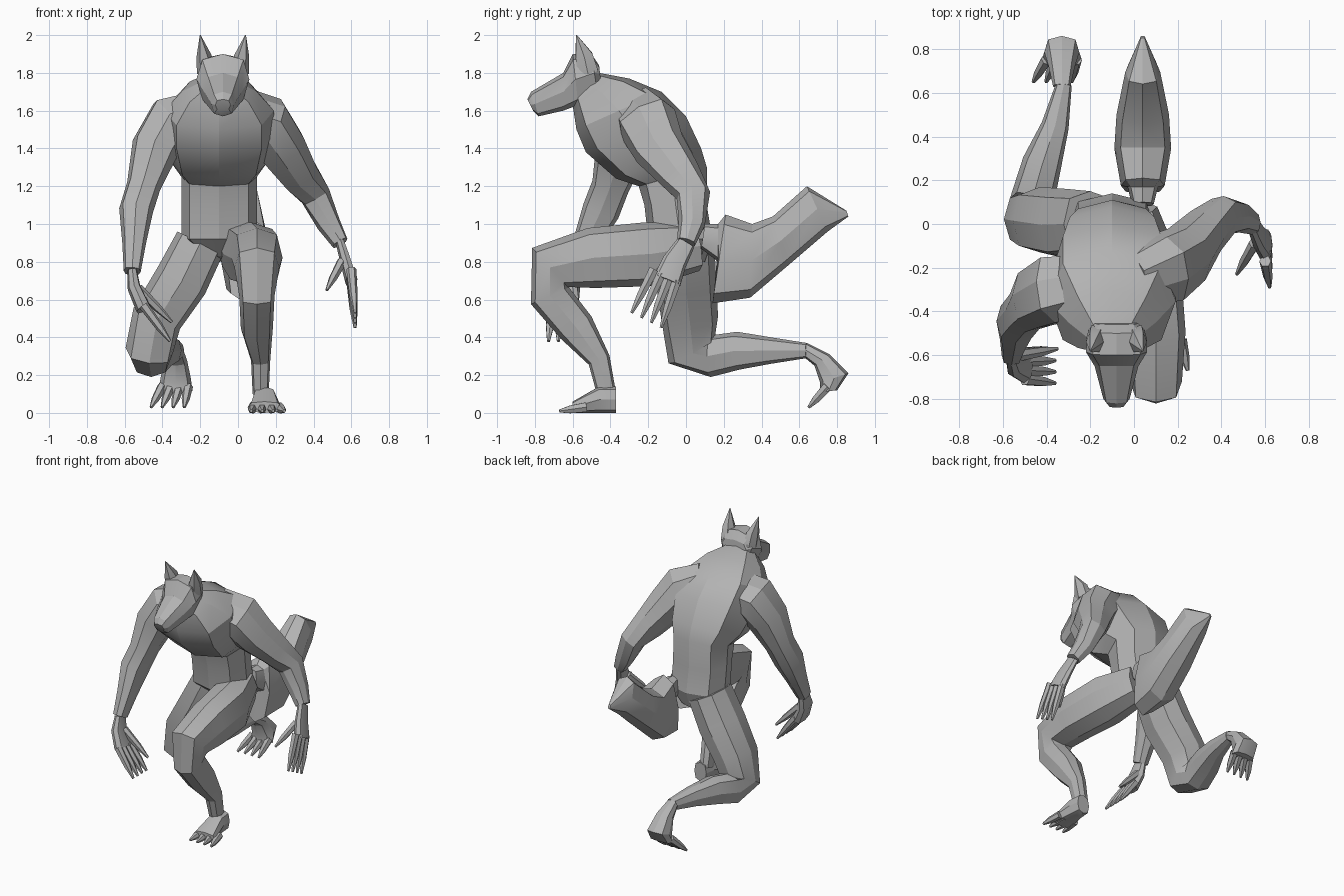
import bpy
import bmesh
from math import cos, sin, radians, tau
from mathutils import Vector

cube = bpy.data.objects.get("Cube")
if cube:
    bpy.data.objects.remove(cube, do_unlink=True)

fur = bpy.data.materials.new("grey fur")
fur.use_nodes = True
fur.diffuse_color = (.45, .45, .45, 1)
shader = fur.node_tree.nodes["Principled BSDF"]
shader.inputs["Base Color"].default_value = fur.diffuse_color


def outline(centre, first_axis, second_axis, sides):
    """Slightly boxy closed outline spanned by two half axes."""
    points = []
    for index in range(sides):
        angle = tau * index / sides
        boxy = 1 + sin(2 * angle) ** 2 / 10
        offset = cos(angle) * first_axis + sin(angle) * second_axis
        points.append(centre + boxy * offset)
    return points


def loft(name, rings):
    """Skin neighbouring outlines and close both ends."""
    bm = bmesh.new()
    loops = [[bm.verts.new(point) for point in ring] for ring in rings]
    for lower, upper in zip(loops, loops[1:]):
        for index in range(len(lower)):
            before = index - 1
            bm.faces.new((lower[before], lower[index], upper[index], upper[before]))
    bm.faces.new(loops[0])
    bm.faces.new(loops[-1])
    bmesh.ops.recalc_face_normals(bm, faces=bm.faces[:])
    mesh = bpy.data.meshes.new(name)
    bm.to_mesh(mesh)
    bm.free()
    mesh.materials.append(fur)
    part = bpy.data.objects.new(name, mesh)
    bpy.context.collection.objects.link(part)
    bpy.ops.object.select_all(action="DESELECT")
    part.select_set(True)
    bpy.context.view_layer.objects.active = part
    bpy.ops.object.shade_smooth_by_angle(angle=radians(24))


def profile_body(name, middle, stations):
    """Each station: half width, then y and z of both profile edges."""
    rings = []
    for half_width, front_y, front_z, back_y, back_z in stations:
        front = Vector((middle, front_y, front_z))
        back = Vector((middle, back_y, back_z))
        across = Vector((half_width, 0, 0))
        rings.append(outline((front + back) / 2, across, (back - front) / 2, sides=8))
    loft(name, rings)


def limb(name, stations, flatness=1, sides=8):
    """Each station: x, y, z, radius; flatness narrows it sideways."""
    centres = [Vector(station[:3]) for station in stations]
    last = len(centres) - 1
    rings = []
    for index, centre in enumerate(centres):
        along = centres[min(index + 1, last)] - centres[max(index - 1, 0)]
        along.normalize()
        sideways = Vector((1, 0, 0))
        sideways = (sideways - along * along.x).normalized()
        radius = stations[index][3]
        rings.append(outline(centre, sideways * radius * flatness,
                             along.cross(sideways) * radius, sides))
    loft(name, rings)


def digit(name, base, tip, thickness=.027):
    """Tapering finger or toe."""
    base, tip = Vector(base), Vector(tip)
    knuckle = base.lerp(tip, .6)
    limb(name, [(*base, thickness), (*knuckle, thickness * .8),
                (*tip, thickness * .3)], sides=6)


def four_digits(name, base, step, reach):
    """Row of digits that fan out a little towards their tips."""
    base, step, reach = Vector(base), Vector(step), Vector(reach)
    for index in range(4):
        root = base + step * index
        spread = step * (index - 1.5) * .3
        digit(f"{name}_{index + 1}", root, root + reach + spread)


# Hunched trunk from crotch to neck
profile_body("torso", -.1, [
    (.1, -.1, .83, .1, .8),
    (.2, -.2, .92, .14, .92),
    (.2, -.22, 1.1, .11, 1.1),
    (.2, -.25, 1.2, .11, 1.3),
    (.25, -.37, 1.24, .08, 1.4),
    (.29, -.53, 1.38, 0, 1.57),
    (.29, -.58, 1.5, -.13, 1.7),
    (.2, -.6, 1.63, -.3, 1.77),
    (.1, -.6, 1.7, -.46, 1.8),
])

# Head with long muzzle
HEAD_X = -.08
profile_body("head", HEAD_X, [
    (.1, -.46, 1.84, -.45, 1.75),
    (.13, -.5, 1.9, -.47, 1.7),
    (.14, -.6, 1.9, -.57, 1.63),
    (.1, -.65, 1.8, -.65, 1.6),
    (.06, -.82, 1.7, -.78, 1.57),
    (.04, -.84, 1.66, -.81, 1.6),
])
for label, sign in (("left", 1), ("right", -1)):
    limb(label + "_ear", [
        (HEAD_X + sign * .09, -.52, 1.8, .06),
        (HEAD_X + sign * .1, -.54, 1.89, .05),
        (HEAD_X + sign * .12, -.58, 2, .003),
    ], flatness=.8, sides=6)

# Right arm reaching forward and down
limb("right_arm", [
    (-.2, -.28, 1.57, .14),
    (-.36, -.3, 1.53, .16),
    (-.44, -.34, 1.4, .14),
    (-.5, -.4, 1.2, .1),
    (-.54, -.45, 1.07, .1),
    (-.55, -.53, .9, .07),
    (-.56, -.6, .75, .05),
], flatness=.9)
limb("right_palm", [
    (-.56, -.6, .75, .05),
    (-.55, -.63, .66, .07),
    (-.5, -.65, .55, .08),
], flatness=.5)
four_digits("right_finger", base=(-.5, -.59, .57), step=(0, -.04, 0),
            reach=(.14, 0, -.19))
digit("right_thumb", base=(-.53, -.6, .66), tip=(-.35, -.57, .48))

# Left arm swung outward
limb("left_arm", [
    (0, -.25, 1.6, .13),
    (.15, -.2, 1.53, .16),
    (.24, -.14, 1.4, .14),
    (.33, -.03, 1.26, .11),
    (.41, .04, 1.15, .09),
    (.48, .03, 1, .07),
    (.54, 0, .9, .05),
], flatness=.9)
limb("left_palm", [
    (.54, 0, .9, .05),
    (.57, -.06, .8, .065),
    (.6, -.1, .7, .075),
], flatness=.45)
four_digits("left_finger", base=(.6, -.05, .7), step=(0, -.04, .02),
            reach=(.02, -.1, -.24))
digit("left_thumb", base=(.55, -.09, .8), tip=(.47, -.23, .65))

# Planted left leg and foot
limb("left_leg", [
    (0, .05, .88, .13),
    (.07, -.2, .84, .17),
    (.1, -.5, .82, .16),
    (.1, -.72, .77, .14),
    (.1, -.72, .62, .11),
    (.1, -.58, .45, .1),
    (.12, -.46, .28, .06),
    (.12, -.42, .1, .05),
], flatness=.85)
profile_body("left_foot", .14, [
    (.05, -.37, .14, -.37, 0),
    (.06, -.46, .14, -.46, 0),
    (.09, -.6, .06, -.6, 0),
])
four_digits("left_toe", base=(.08, -.53, .03), step=(.045, 0, 0),
            reach=(.01, -.14, -.02))

# Kneeling right leg and trailing foot
limb("right_leg", [
    (-.2, 0, .9, .15),
    (-.3, 0, .7, .16),
    (-.43, .02, .5, .15),
    (-.47, .03, .33, .14),
    (-.46, .13, .3, .11),
    (-.42, .28, .33, .1),
    (-.36, .45, .33, .07),
    (-.32, .64, .33, .04),
], flatness=.9)
profile_body("right_foot", -.33, [
    (.04, .62, .3, .64, .37),
    (.06, .68, .25, .76, .31),
    (.08, .71, .16, .86, .21),
    (.09, .71, .11, .8, .12),
])
four_digits("right_toe", base=(-.4, .75, .14), step=(.045, 0, 0),
            reach=(-.04, -.1, -.11))

# Bushy tail
profile_body("tail", .04, [
    (.05, .08, .87, .1, 1),
    (.07, .17, .8, .17, 1),
    (.1, .14, .58, .21, 1.05),
    (.13, .34, .61, .35, 1),
    (.12, .54, .78, .46, 1.04),
    (.08, .75, .96, .64, 1.2),
    (.01, .86, 1.04, .85, 1.07),
])
